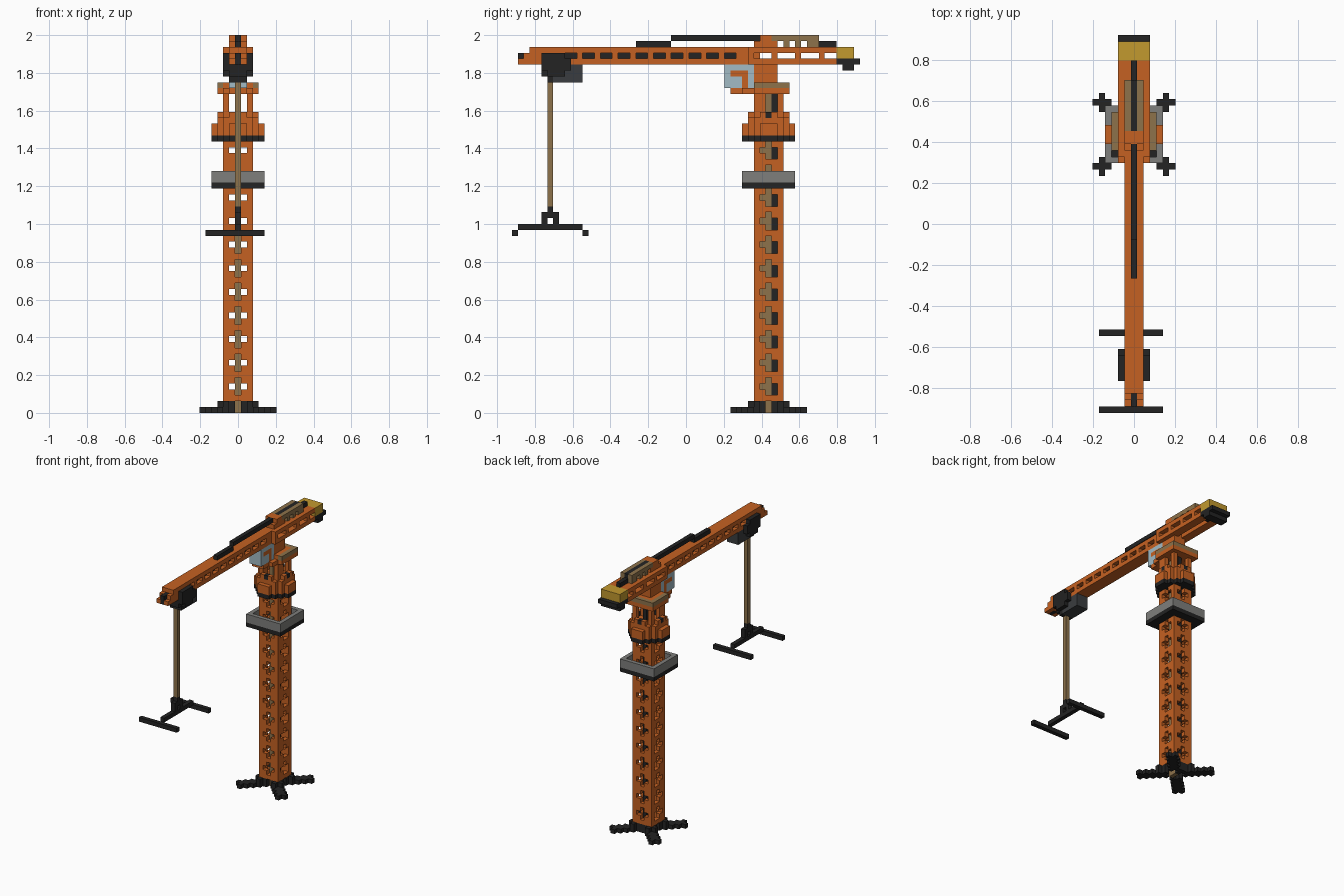
import bpy
import bmesh
from itertools import product
from mathutils import Vector

old = bpy.data.objects.get("Cube")
if old:
    bpy.data.objects.remove(old, do_unlink=True)

UNIT = 1 / 32      # edge length of one block
MAST = 14          # block row of the mast axis along y


def material(name, *rgb):
    mat = bpy.data.materials.new(name)
    mat.use_nodes = True
    mat.diffuse_color = (*rgb, 1)
    bsdf = next(n for n in mat.node_tree.nodes if n.type == 'BSDF_PRINCIPLED')
    bsdf.inputs["Base Color"].default_value = (*rgb, 1)
    return mat


orange = material("orange", .56, .12, .016)
black = material("black", .017, .017, .017)
tan = material("tan", .27, .17, .07)
grey = material("grey", .21, .21, .2)
yellow = material("yellow", .54, .32, .028)
glass = material("pale_blue", .36, .5, .56)
slate = material("dark_grey", .042, .046, .05)


def span(v):
    """A single index, or an inclusive (first, last) pair."""
    return (v,) if isinstance(v, int) else range(v[0], v[1] + 1)


def block(x, y, z):
    return set(product(span(x), span(y), span(z)))


def pair(x, y, z):
    """The same block on both sides of the centre plane."""
    right = block(x, y, z)
    return right | {(-a, b, c) for a, b, c in right}


def octagon(reach, cut, z):
    side = (-reach, reach)
    return {c for c in block(side, (MAST - reach, MAST + reach), z)
            if abs(c[0]) + abs(c[1] - MAST) <= cut}


def build(name, *layers):
    """Make one object from (material, cells) layers, keeping outer faces."""
    colour = {}
    mats = []
    for mat, cells in layers:
        if mat not in mats:
            mats.append(mat)
        for c in cells:
            colour[c] = mats.index(mat)
    bm = bmesh.new()
    verts = {}

    def vert(p):
        key = tuple(round(2 * v) for v in p)
        if key not in verts:
            verts[key] = bm.verts.new(p * UNIT)
        return verts[key]

    for c, index in colour.items():
        centre = Vector(c) + Vector((0, 0, .5))
        for axis, sign in product(range(3), (-1, 1)):
            n = Vector()
            n[axis] = sign
            if tuple(int(a + b) for a, b in zip(c, n)) in colour:
                continue
            u = Vector()
            u[(axis + 1) % 3] = .5
            w = n.cross(u)
            mid = centre + n / 2
            face = bm.faces.new([vert(mid + p) for p in
                                 (-u - w, u - w, u + w, w - u)])
            face.material_index = index
    mesh = bpy.data.meshes.new(name)
    bm.to_mesh(mesh)
    bm.free()
    for mat in mats:
        mesh.materials.append(mat)
    obj = bpy.data.objects.new(name, mesh)
    bpy.context.collection.objects.link(obj)


# Diagonal feet, made of stepped crosses
feet = set()
for sx, sy, k in product((-1, 1), (-1, 1), range(2, 6)):
    for dx, dy in ((0, 0), (1, 0), (-1, 0), (0, 1), (0, -1)):
        feet.add((sx * k + dx, MAST + sy * k + dy, 0))
        if k == 2:
            feet.add((sx * k + dx, MAST + sy * k + dy, 1))
build("base_feet", (black, feet | block(0, (15, 16), (0, 1))))

# Hollow mast with a cross-shaped window every four blocks
shell = block((-2, 2), (12, 16), (2, 45)) - block((-1, 1), (13, 15), (2, 45))
for z in range(4, 46, 4):
    window = block(0, 0, (z - 1, z + 1)) | block((-1, 1), 0, z)
    for a, _, c in window:
        for side in (-2, 2):
            shell.discard((a, MAST + side, c))
            shell.discard((side, MAST + a, c))
    shell -= pair(2, 15, z - 1)
build("mast", (orange, shell))
build("mast_core", (tan, block(0, (13, 14), (0, 54))),
      (black, block(0, 15, (2, 54))))

# Climbing collar with a raised rim
collar = block((-4, 4), (10, 18), (38, 40)) - block((-2, 2), (12, 16), (38, 40))
rim = collar - block((-3, 3), (11, 17), (39, 40))
build("climbing_collar", (grey, rim - block((-4, 4), (10, 18), 38)),
      (black, {c for c in collar if c[2] == 38}))

# Slewing ring
crown = octagon(3, 4, 50) - octagon(2, 3, 50)
build("slewing_ring", (black, octagon(4, 5, 46)),
      (orange, octagon(4, 5, (47, 48)) | octagon(3, 5, 49) | crown),
      (black, {c for c in crown if (c[0] + c[1]) % 2}))

# Turret posts and the platform on them
build("turret_posts", (orange, pair(2, (12, 13), (50, 53)) | pair(2, 16, (50, 53))))
build("platform",
      (orange, block((-3, 3), (12, 17), 54) | block((-2, 2), (10, 11), 54)
       | block((-1, 1), (8, 9), 54) | block((-2, 2), (12, 16), 55)),
      (tan, pair(3, (12, 17), 55) | block((-2, 2), 17, 55)))

# Operator cabin
build("cabin", (glass, block((-1, 1), (7, 11), (55, 58))),
      (orange, block((-1, 1), (8, 10), 57) | block((-1, 1), 10, (55, 56))))

# Tower head
head = (block((-1, 1), (11, 15), (55, 61)) | block((-1, 1), (12, 15), 62)
        | block((-1, 1), (13, 14), 63))
head -= block((-1, 1), (13, 14), 60) | block((-1, 1), 14, 59)
build("tower_head", (orange, head))

# Jib with a dark core behind its lattice posts
posts = {c for c in pair(1, (-27, 8), 60) if c[1] % 3 == 0}
build("jib", (orange, block((-1, 1), (-28, 10), 59)
              | block((-1, 1), (-26, 10), 61) | posts | pair(1, (9, 10), 60)
              | pair(1, (-27, -25), 60)),
      (black, block(0, (-28, 10), 60) | block(0, (-28, -27), 59)))

# Tie bars above the jib and counter jib
build("tie_bars", (black, block(0, (-8, -3), 62) | block(0, (-2, 12), 63)
                   | block(0, (15, 22), 63) | block(0, (23, 25), 62)))

# Counter jib rails, posts and the winch housing on top
rails = pair((1, 2), (11, 25), 59) | pair((1, 2), (11, 25), 61)
uprights = set()
for y in (11, 15, 19, 23):
    uprights |= pair(2, y, 60)
build("counter_jib", (orange, rails | uprights))
winch = pair(1, (14, 22), 63)
for y in (15, 17, 19, 21, 22):
    winch |= pair(1, y, 62)
build("winch_housing", (tan, winch))
build("counterweight", (yellow, block((-2, 2), (26, 28), (60, 61))),
      (black, block((-2, 2), (25, 29), 59) | block((-2, 2), (27, 28), 58)))

# Trolley
cheeks = (pair(2, (-24, -20), (58, 59)) | pair(2, (-23, -21), 57)
          | pair(2, (-24, -21), 60))
build("trolley", (slate, block((-1, 1), (-22, -18), (56, 58))),
      (black, cheeks | block((-1, 1), (-24, -23), (57, 58))
       | block((-1, 1), -23, 56)))

# Hoist cable and lifting frame
build("hoist_cable", (tan, block(0, -23, (35, 56))))
build("lifting_frame", (black, block(0, (-28, -18), 31)
                        | block((-5, 4), -29, 30) | block((-5, 4), -17, 30)
                        | block(0, -24, (32, 33)) | block(0, -22, (32, 33))
                        | block(0, -23, (33, 34))))
